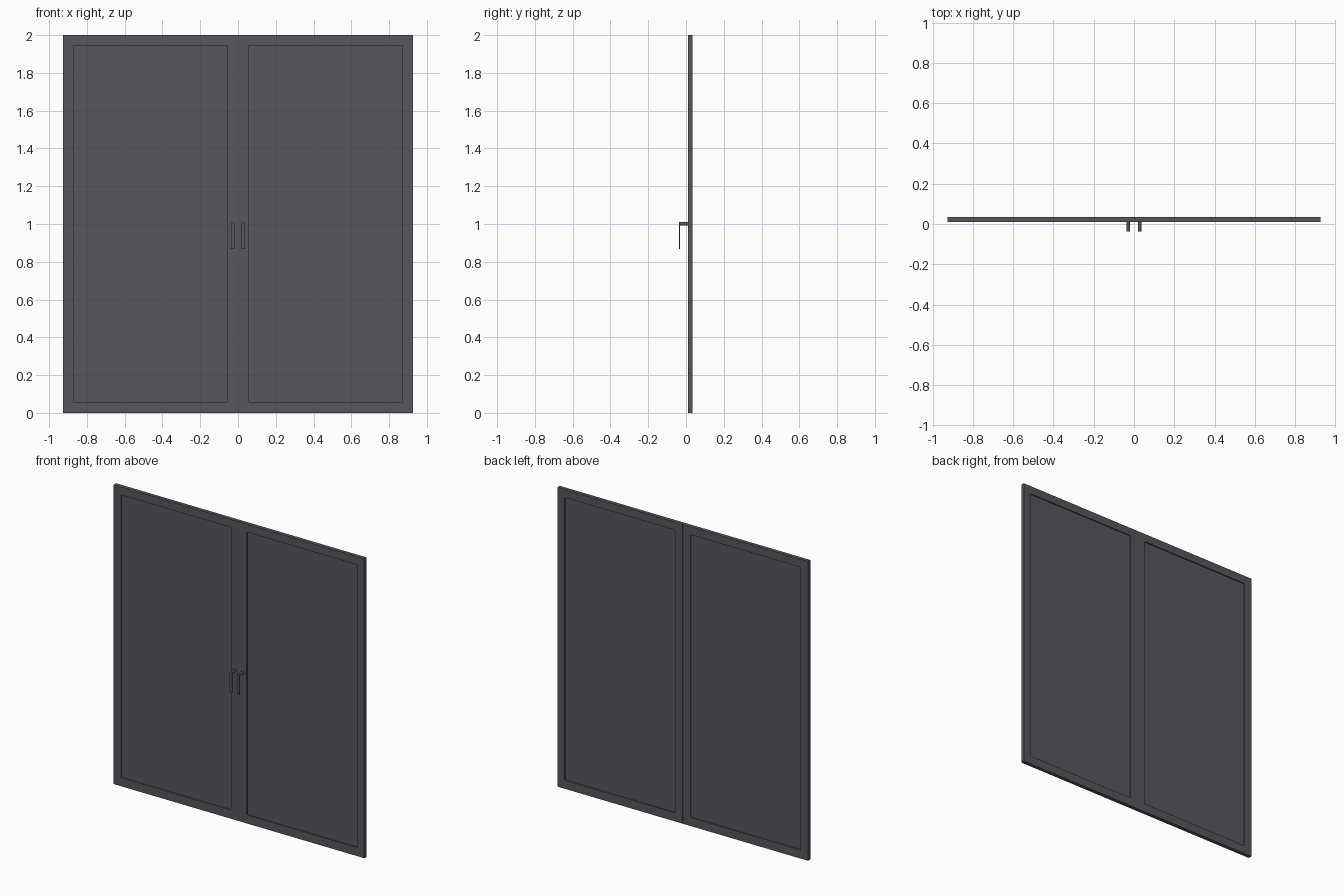
import bpy, bmesh
from math import pi, cos, sin
from mathutils import Matrix

if "Cube" in bpy.data.objects:
    bpy.data.objects.remove(bpy.data.objects["Cube"])

grey = bpy.data.materials.new("dark_grey")
grey.diffuse_color = (0.09, 0.095, 0.11, 1)
grey.use_nodes = True
grey.node_tree.nodes["Principled BSDF"].inputs["Base Color"].default_value = grey.diffuse_color


def outline(x0, x1, z0, z1, r_bottom=0.0, r_top=0.0, steps=6):
    """Rectangle profile with optional rounded bottom and top corners."""
    pts = []
    corners = [(x1, z1, r_top, 0), (x0, z1, r_top, 1),
               (x0, z0, r_bottom, 2), (x1, z0, r_bottom, 3)]
    for x, z, r, q in corners:
        if r == 0:
            pts.append((x, z))
            continue
        cx = x - r if q in (0, 3) else x + r
        cz = z - r if q in (0, 1) else z + r
        for i in range(steps + 1):
            a = (q + i / steps) * pi / 2
            pts.append((cx + r * cos(a), cz + r * sin(a)))
    return pts


def extruded(name, loops, y0, y1):
    """Fill the loops in the xz plane, extrude from y0 to y1, mirror in x."""
    curve = bpy.data.curves.new(name, 'CURVE')
    curve.dimensions = '2D'
    curve.fill_mode = 'BOTH'
    curve.extrude = (y1 - y0) / 2
    for pts in loops:
        s = curve.splines.new('POLY')
        s.points.add(len(pts) - 1)
        for p, (x, z) in zip(s.points, pts):
            p.co = (x, z, 0, 1)
        s.use_cyclic_u = True
    ob = bpy.data.objects.new(name, curve)
    bpy.context.collection.objects.link(ob)
    bpy.ops.object.select_all(action='DESELECT')
    ob.select_set(True)
    bpy.context.view_layer.objects.active = ob
    bpy.ops.object.convert(target='MESH')
    ob = bpy.context.object
    ob.name = name
    ob.data.transform(Matrix.Translation((0, (y0 + y1) / 2, 0)) @ Matrix.Rotation(pi / 2, 4, 'X'))
    bm = bmesh.new()
    bm.from_mesh(ob.data)
    bmesh.ops.remove_doubles(bm, verts=bm.verts, dist=1e-5)
    bmesh.ops.recalc_face_normals(bm, faces=bm.faces)
    bm.to_mesh(ob.data)
    bm.free()
    ob.data.materials.clear()
    ob.data.materials.append(grey)
    mirror = ob.modifiers.new("mirror", 'MIRROR')
    mirror.use_mirror_merge = False
    bpy.ops.object.shade_smooth_by_angle()
    return ob


# Door frames: outer rectangle with a softly rounded opening
extruded("door_frames",
         [outline(0.0006, 0.926, 0, 2),
          outline(0.057, 0.872, 0.057, 1.946, 0.006, 0.006)],
         0.010, 0.035)

# Thin panels recessed on both sides, tucked slightly under the frames
extruded("door_panels", [outline(0.055, 0.874, 0.055, 1.948)], 0.018, 0.027)

# Handle stems: round pegs from the frame
extruded("handle_stems",
         [outline(0.019, 0.037, 0.992, 1.010, 0.009, 0.009)],
         -0.033, 0.010)

# Handle grips: thin hanging plates with round tops
extruded("handle_grips",
         [outline(0.019, 0.037, 0.868, 1.010, 0.003, 0.009)],
         -0.036, -0.032)
